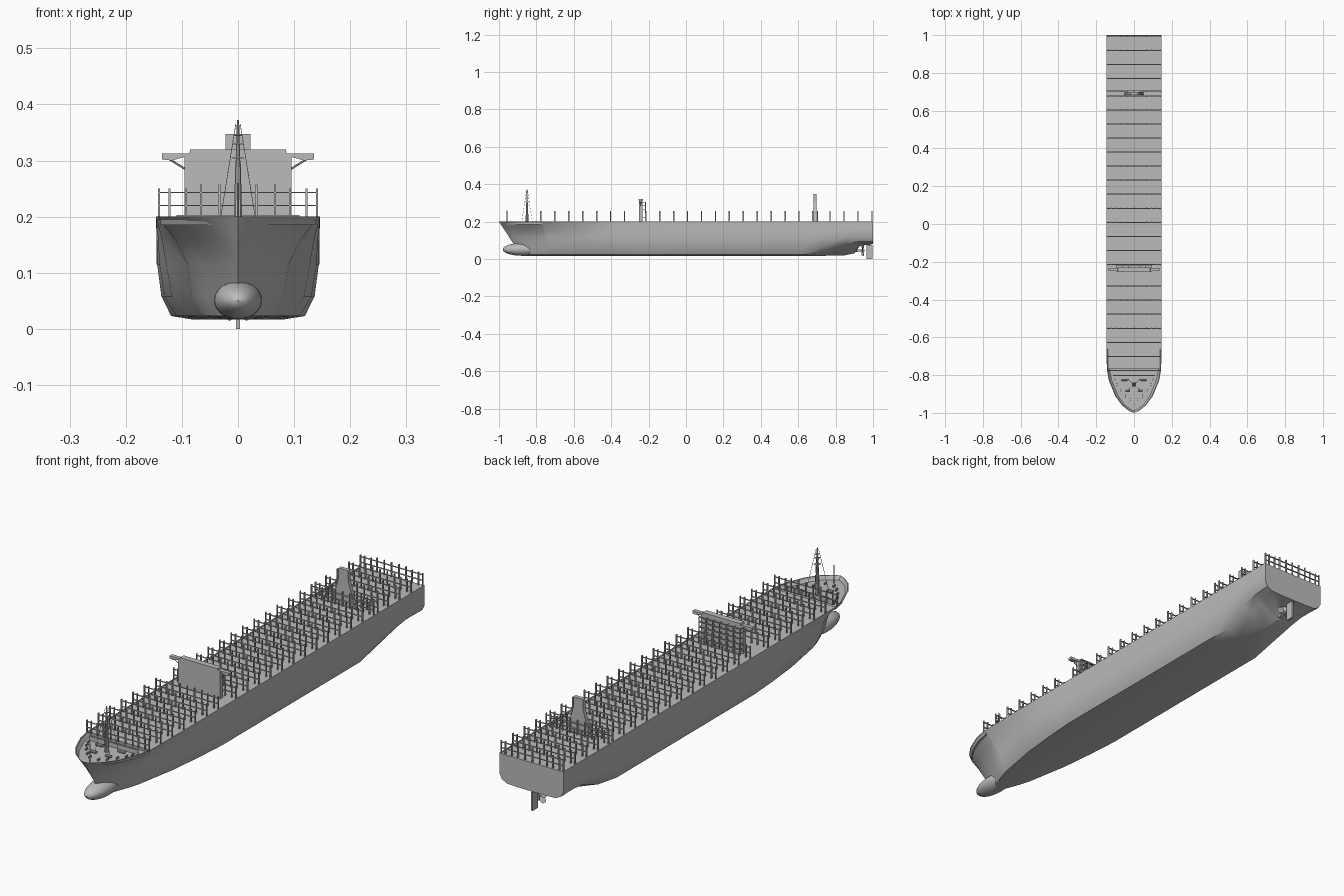
import bpy, bmesh, math
from mathutils import Vector

if "Cube" in bpy.data.objects:
    bpy.data.objects.remove(bpy.data.objects["Cube"])

grey = bpy.data.materials.new("plain grey")
grey.use_nodes = True
GREY = (0.5, 0.5, 0.5, 1)
grey.diffuse_color = GREY
grey.node_tree.nodes["Principled BSDF"].inputs["Base Color"].default_value = GREY

DECK, BOW_DECK, RIM, CHINE = 0.198, 0.185, 0.2, 0.115


def finish(name, bm, smooth=False):
    bmesh.ops.recalc_face_normals(bm, faces=bm.faces[:])
    mesh = bpy.data.meshes.new(name)
    bm.to_mesh(mesh)
    bm.free()
    mesh.materials.append(grey)
    obj = bpy.data.objects.new(name, mesh)
    bpy.context.collection.objects.link(obj)
    if smooth:
        bpy.ops.object.select_all(action='DESELECT')
        obj.select_set(True)
        bpy.context.view_layer.objects.active = obj
        bpy.ops.object.shade_smooth_by_angle(angle=math.radians(35))
    return obj


def box(bm, x, y, z):
    """Box between the (low, high) limits on each axis."""
    verts = bmesh.ops.create_cube(bm, size=1)["verts"]
    for v in verts:
        v.co = [(a + b) / 2 + c * (b - a) for c, (a, b) in zip(v.co, (x, y, z))]


def rod(bm, start, end, r1, r2=None, sides=6):
    a, b = Vector(start), Vector(end)
    verts = bmesh.ops.create_cone(bm, cap_ends=True, segments=sides, radius1=r1,
                                  radius2=r1 if r2 is None else r2, depth=(b - a).length)["verts"]
    turn = (b - a).to_track_quat('Z', 'Y')
    for v in verts:
        v.co = turn @ v.co + (a + b) / 2


def plate(bm, outline, y0, y1):
    """Extrude an x-z outline along y."""
    face = bm.faces.new([bm.verts.new((x, y0, z)) for x, z in outline])
    new = bmesh.ops.extrude_face_region(bm, geom=[face])["geom"]
    for v in new:
        if isinstance(v, bmesh.types.BMVert):
            v.co.y = y1


# Hull stations: y, rake, keel half width, keel z, chine half width, deck half width, bilge lift, deck z
stations = [
    (-.88, .12, 0, .017, 0, 0, 0, BOW_DECK),
    (-.875, .115, .002, .017, .006, .026, 0, BOW_DECK),
    (-.86, .10, .005, .017, .02, .064, 0, BOW_DECK),
    (-.83, .08, .01, .017, .04, .1, 0, BOW_DECK),
    (-.78, .05, .016, .017, .068, .133, 0, BOW_DECK),
    (-.73, .04, .022, .017, .09, .144, 0, BOW_DECK),
    (-.729, .04, .022, .017, .09, .144, 0, DECK),
    (-.55, 0, .045, .017, .128, .146, 0, DECK),
    (-.4, 0, .065, .017, .14, .146, 0, DECK),
    (-.27, 0, .082, .017, .144, .146, 0, DECK),
    (.62, 0, .082, .017, .144, .146, 0, DECK),
    (.72, 0, .05, .017, .144, .146, .008, DECK),
    (.84, 0, .012, .018, .144, .146, .04, DECK),
    (.9, 0, .006, .03, .144, .146, .042, DECK),
    (.93, 0, .03, .07, .145, .146, .008, DECK),
    (1, 0, .06, .08, .145, .146, 0, DECK),
]


def section(y, rake, keel, low, chine, top, lift, deck):
    span = (CHINE - low - lift) / .098
    side = chine - keel
    half = [(0, low), (keel, low),
            (keel + .6 * side, low + lift + .006 * span),
            (keel + .88 * side, low + lift + .041 * span),
            (chine, CHINE), (chine + .42 * (top - chine), .16), (top, RIM),
            (max(top - .005, 0), RIM), (max(top - .006, 0), deck), (0, deck)]
    return [(x, y - rake * (z - .017) / .183, z) for x, z in half]


bm = bmesh.new()
for side in (1, -1):
    rows = [[bm.verts.new((side * x, y, z)) for x, y, z in section(*s)] for s in stations]
    for r, q in zip(rows, rows[1:]):
        for i in range(len(r) - 1):
            bm.faces.new((r[i], r[i + 1], q[i + 1], q[i]))
    bm.faces.new(rows[-1])
bmesh.ops.remove_doubles(bm, verts=bm.verts[:], dist=.0004)
finish("hull", bm, True)

# Bulbous bow
bm = bmesh.new()
bmesh.ops.create_uvsphere(bm, u_segments=24, v_segments=14, radius=1)
for v in bm.verts:
    v.co = (v.co.x * .043, -.875 + v.co.y * .105, .051 + v.co.z * .034)
finish("bulbous_bow", bm, True)

# Lashing bridges: posts with two walkway rails
POSTS = [0] + [s * x for x in (.033, .066, .093, .122, .141) for s in (1, -1)]
rows = [-.776 + .0745 * i for i in range(7)] + [-.215 + .0745 * i for i in range(12)]
rows += [.677, .703] + [.77 + .0747 * i for i in range(4)]
bm = bmesh.new()
for y in rows:
    for x in POSTS:
        tall = .257 if abs(x) < .08 else .25
        box(bm, (x - .0017, x + .0017), (y - .0035, y + .0035), (DECK, tall))
    for z in (.22, .243):
        box(bm, (-.143, .143), (y - .003, y + .003), (z - .001, z + .001))
finish("lashing_bridges", bm)

# Accommodation block with roof and wings
bm = bmesh.new()
box(bm, (-.095, .095), (-.252, -.232), (DECK, .313))
plate(bm, [(-.087, .313), (.087, .313), (.085, .32), (-.085, .32)], -.254, -.23)
for s in (1, -1):
    plate(bm, [(s * .094, .307), (s * .118, .3), (s * .135, .302), (s * .135, .313), (s * .094, .313)],
          -.25, -.234)
    rod(bm, (s * .094, -.242, .285), (s * .12, -.242, .301), .0018)
finish("accommodation_block", bm)

# Open stair tower behind the accommodation block
bm = bmesh.new()
for x in (-.093, -.062, -.031, 0, .031, .062, .093):
    box(bm, (x - .0015, x + .0015), (-.219, -.215), (DECK, .305))
    for z in (.22, .243, .264, .285, .304):
        box(bm, (x - .001, x + .001), (-.232, -.215), (z - .001, z + .001))
for z in (.264, .285, .304):
    box(bm, (-.094, .094), (-.22, -.214), (z - .001, z + .001))
finish("stair_tower", bm)

# Funnel with flared base
bm = bmesh.new()
half = [(.022, .347), (.022, .305), (.042, .235), (.05, DECK)]
plate(bm, half + [(-x, z) for x, z in reversed(half)], .682, .698)
for x in (-.035, .03):
    box(bm, (x - .01, x + .01), (.683, .697), (DECK, .25))
finish("funnel", bm)

# Foremast with crossbars and stays
MAST = -.85
bm = bmesh.new()
rod(bm, (0, MAST, BOW_DECK), (0, MAST, .3), .008, .005, 10)
rod(bm, (0, MAST, .3), (0, MAST, .372), .004, .002, 8)
for z, w in ((.345, .006), (.33, .008), (.305, .01)):
    box(bm, (-w, w), (MAST - w, MAST + w), (z - .001, z + .001))
for x in (-1, 1):
    for y in (-1, 1):
        rod(bm, (x * .004, MAST + y * .003, .365), (x * .033, MAST + y * .03, BOW_DECK), .0008, None, 4)
finish("foremast", bm)

# Small bow light post
bm = bmesh.new()
rod(bm, (0, -.957, BOW_DECK), (0, -.957, .26), .002)
finish("bow_post", bm)

# Breakwater and mooring gear on the bow deck
bm = bmesh.new()
box(bm, (-.11, .11), (-.805, -.8), (BOW_DECK, .203))
finish("breakwater", bm)
bm = bmesh.new()
for s in (1, -1):
    for x, y in ((.02, -.93), (.045, -.91), (.07, -.88), (.09, -.85), (.1, -.825)):
        for d in (-.005, .005):
            rod(bm, (s * x, y + d, BOW_DECK), (s * x, y + d, .194), .0028, None, 8)
    rod(bm, (s * .022, -.885, .19), (s * .045, -.885, .19), .006, None, 10)
    rod(bm, (s * .035, -.825, .19), (s * .065, -.825, .19), .006, None, 10)
finish("mooring_gear", bm)

# Propeller
bm = bmesh.new()
rod(bm, (0, .88, .045), (0, .955, .045), .008, .005, 12)
for i in range(5):
    a = i * math.tau / 5 + math.pi / 2
    out, across = Vector((math.cos(a), 0, math.sin(a))), Vector((-math.sin(a), 0, math.cos(a)))
    hub = Vector((0, .945, .045))
    shape = [(.004, -.004), (.02, -.011), (.034, -.006), (.034, .006), (.02, .011), (.004, .004)]
    bm.faces.new([bm.verts.new(hub + out * r + across * w + Vector((0, w * .6, 0))) for r, w in shape])
finish("propeller", bm)

# Rudder
bm = bmesh.new()
box(bm, (-.004, .004), (.965, .998), (0, .075))
rod(bm, (0, .978, .07), (0, .978, .09), .005, None, 8)
finish("rudder", bm, True)
